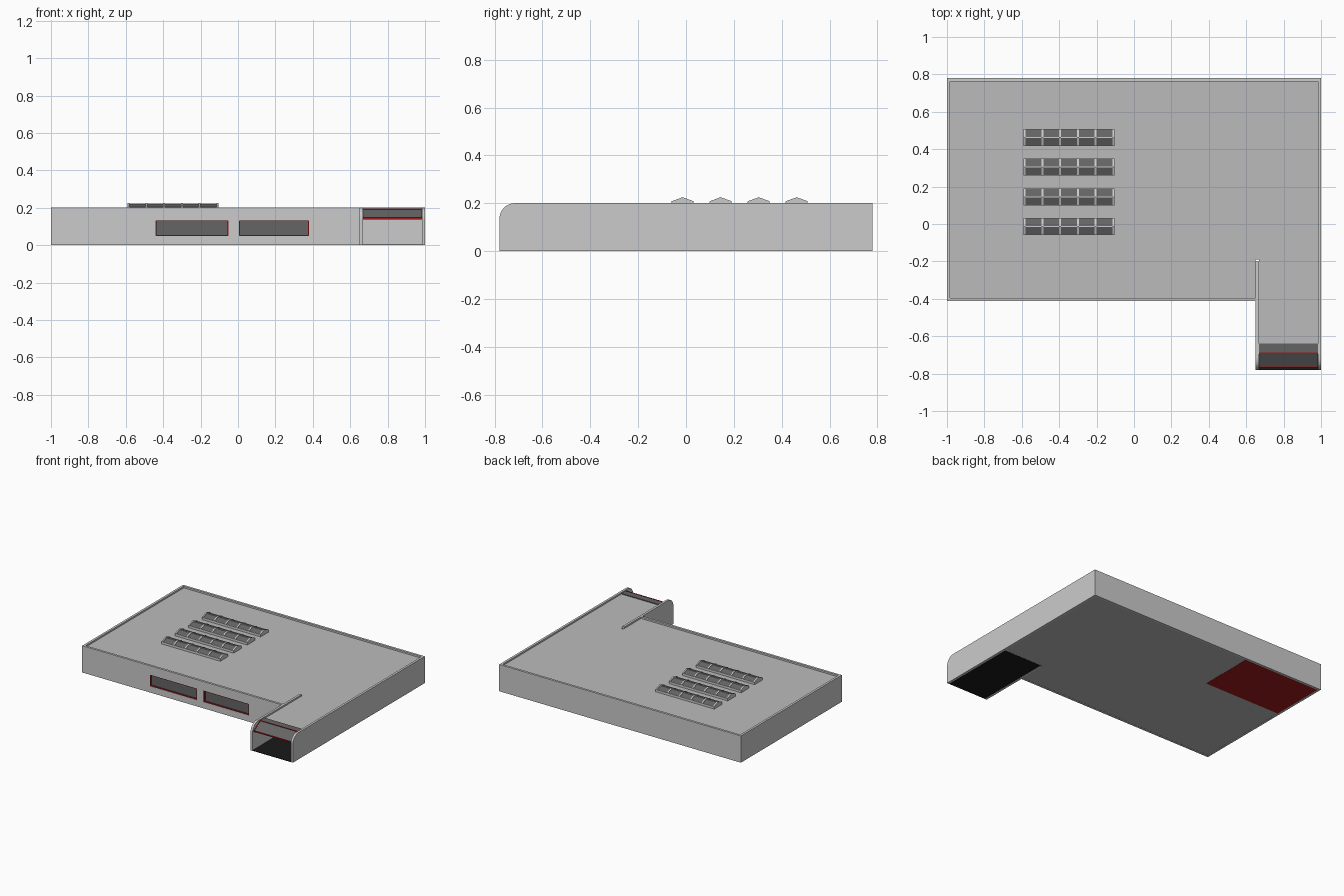
import bpy, bmesh, math

if "Cube" in bpy.data.objects:
    bpy.data.objects.remove(bpy.data.objects["Cube"])

T = 0.017            # wall thickness
ROOF, TOP = 0.188, 0.2
FRONT, BACK, NOSE = -0.413, 0.78, -0.78


def material(name, color):
    m = bpy.data.materials.new(name)
    m.diffuse_color = (*color, 1)
    m.use_nodes = True
    m.node_tree.nodes["Principled BSDF"].inputs["Base Color"].default_value = m.diffuse_color
    return m


glass = material("dark_glass", (0.13, 0.13, 0.13))
red = material("red_trim", (0.35, 0.01, 0.01))
black = material("black_floor", (0.01, 0.01, 0.01))
roof_grey = material("roof_grey", (0.5, 0.5, 0.5))


def prism(name, pts, a, b, axis="z", mat=None):
    """Extrude a polygon from a to b: (x, y) points along z or (y, z) points along x."""
    bm = bmesh.new()
    place = (lambda p, d: (p[0], p[1], d)) if axis == "z" else (lambda p, d: (d, p[0], p[1]))
    lo = [bm.verts.new(place(p, a)) for p in pts]
    hi = [bm.verts.new(place(p, b)) for p in pts]
    bm.faces.new(lo)
    bm.faces.new(hi)
    for i in range(len(pts)):
        j = (i + 1) % len(pts)
        bm.faces.new((lo[i], lo[j], hi[j], hi[i]))
    bmesh.ops.recalc_face_normals(bm, faces=bm.faces)
    me = bpy.data.meshes.new(name)
    bm.to_mesh(me)
    bm.free()
    ob = bpy.data.objects.new(name, me)
    bpy.context.collection.objects.link(ob)
    if mat:
        me.materials.append(mat)
    return ob


def box(name, x, y, z, mat=None):
    return prism(name, [(x[0], y[0]), (x[1], y[0]), (x[1], y[1]), (x[0], y[1])], *z, mat=mat)


def rounded_wall(name, x0, x1, end):
    """Side wall whose upper front corner is a quarter circle."""
    r = 0.065
    arc = [(NOSE + r - r * math.sin(t), TOP - r + r * math.cos(t))
           for t in (math.pi / 2 * i / 10 for i in range(11))]
    return prism(name, [(end, 0), (end, TOP)] + arc + [(NOSE, 0)], x0, x1, "x")


# Main block under the roof, notched around the entrance passage
wing_l, wing_r, passage = 0.65, 1.0, -0.19
prism("roof_block", [(-1 + T, FRONT + T), (wing_l, FRONT + T), (wing_l, passage),
                     (1 - T, passage), (1 - T, BACK - T), (-1 + T, BACK - T)],
      0.001, ROOF, mat=roof_grey)

# Perimeter walls rising above the roof as a parapet
box("left_wall", (-1, -1 + T), (FRONT, BACK), (0, TOP))
box("back_wall", (-1 + T, 1 - T), (BACK - T, BACK), (0, TOP))
front_wall = box("front_wall", (-1 + T, wing_l), (FRONT, FRONT + T), (0, TOP))
rounded_wall("right_wall", 1 - T, 1, BACK)
rounded_wall("entrance_fin", wing_l, wing_l + T, -0.2)

# Front windows: recessed glass with red frames
for n, (x0, x1) in enumerate([(-0.44, -0.05), (0.005, 0.38)], 1):
    z0, z1, f = 0.048, 0.133, 0.005
    cutter = box(f"window_cutter_{n}", (x0, x1), (FRONT - 0.05, FRONT + T + 0.01), (z0, z1))
    cutter.hide_render = True
    cutter.hide_viewport = True
    mod = front_wall.modifiers.new(f"window_{n}", "BOOLEAN")
    mod.operation, mod.object, mod.solver = "DIFFERENCE", cutter, "EXACT"
    depth = (FRONT + 0.002, FRONT + T)
    box(f"window_glass_{n}", (x0 + f, x1 - f), (FRONT + 0.012, FRONT + T), (z0 + f, z1 - f), glass)
    for side, xs, zs in [("left", (x0, x0 + f), (z0, z1)), ("right", (x1 - f, x1), (z0, z1)),
                         ("sill", (x0 + f, x1 - f), (z0, z0 + f)),
                         ("head", (x0 + f, x1 - f), (z1 - f, z1))]:
        box(f"window_frame_{side}_{n}", xs, depth, zs, red)

# Entrance wing: roof strip, floor and back wall of the passage
ix0, ix1 = wing_l + T, wing_r - T
box("entrance_roof", (ix0, ix1), (-0.64, passage), (ROOF - 0.015, ROOF), roof_grey)
box("entrance_floor", (ix0, ix1), (NOSE, passage), (0, 0.004), black)
box("entrance_back_wall", (ix0, ix1), (passage - 0.004, passage), (0.004, ROOF - 0.015))

# Bent glass canopy with red edging
bend = [(-0.64, 0.194), (-0.69, 0.193), (-0.765, 0.145)]
for n in range(2):
    (ya, za), (yb, zb) = bend[n], bend[n + 1]
    prism(f"canopy_glass_{n + 1}", [(ya, za), (yb, zb), (yb + 0.003, zb - 0.008), (ya, za - 0.008)],
          ix0, ix1, "x", glass)
for n, (y, z) in enumerate(bend[1:], 1):
    box(f"canopy_bar_{n}", (ix0, ix1), (y - 0.003, y + 0.003), (z - 0.007, z + 0.002), red)
for side, x in (("left", ix0), ("right", ix1 - 0.005)):
    (ya, za), (yb, zb) = bend[1:]
    prism(f"canopy_edge_{side}", [(ya, za + 0.002), (yb, zb + 0.002), (yb, zb - 0.007), (ya, za - 0.007)],
          x, x + 0.005, "x", red)

# Red floor plate in the back left corner, seen from below
box("red_floor_plate", (-1 + T, -0.35), (0.345, BACK - T), (0, 0.003), red)


# Skylight rows: gabled glass, ridge, eaves and six ribs each
def gable(y, half, eave, peak):
    return [(y - half, ROOF), (y - half, eave), (y, peak), (y + half, eave), (y + half, ROOF)]


x0, x1 = -0.59, -0.105
for row in range(4):
    y = 0.463 - row * 0.159
    prism(f"skylight_glass_{row + 1}", gable(y, 0.043, 0.205, 0.221), x0 + 0.003, x1 - 0.003, "x", glass)
    for k in range(6):
        x = x0 + k * (x1 - x0 - 0.01) / 5
        prism(f"skylight_rib_{row + 1}_{k + 1}", gable(y, 0.046, 0.208, 0.225), x, x + 0.01, "x")
    box(f"skylight_ridge_{row + 1}", (x0, x1), (y - 0.003, y + 0.003), (0.215, 0.2225))
    for side in (-1, 1):
        ye = y + side * 0.044
        box(f"skylight_eave_{row + 1}_{'back' if side > 0 else 'front'}",
            (x0, x1), (ye - 0.002, ye + 0.002), (ROOF, 0.205))
